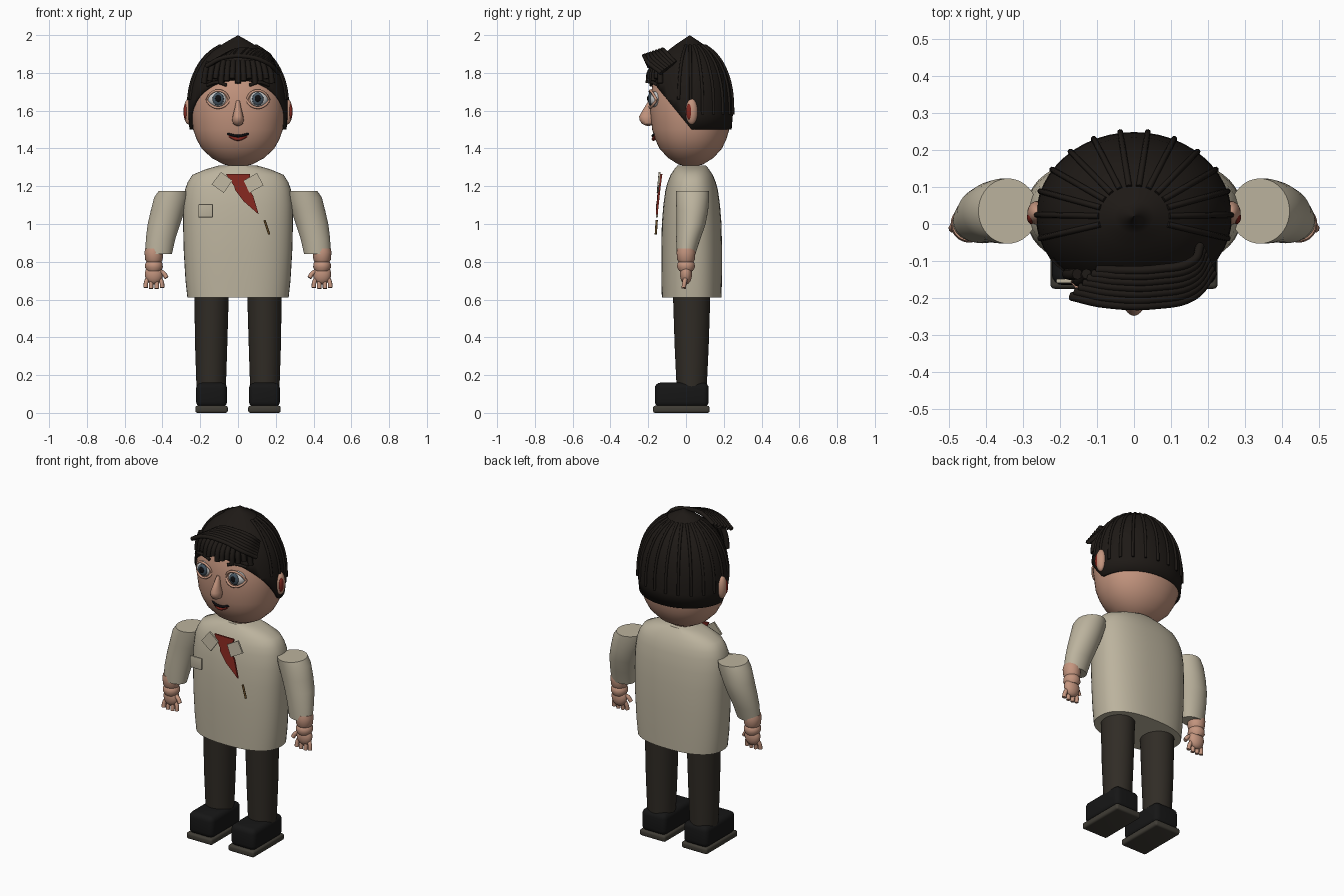
import bpy, bmesh, math
from mathutils import Vector, Matrix

if "Cube" in bpy.data.objects:
    bpy.data.objects.remove(bpy.data.objects["Cube"])


def material(name, *rgb):
    m = bpy.data.materials.new(name)
    m.diffuse_color = (*rgb, 1)
    m.use_nodes = True
    m.node_tree.nodes["Principled BSDF"].inputs["Base Color"].default_value = m.diffuse_color
    return m


CREAM = material("cream", .50, .45, .34)
SKIN = material("skin", .55, .30, .21)
HAIR = material("hair", .013, .010, .008)
CLOTH = material("trouser", .030, .025, .019)
LEATHER = material("leather", .008, .008, .008)
SOLE = material("sole", .05, .045, .035)
RED = material("red", .22, .02, .013)
WHITE = material("eye_white", .6, .6, .58)
IRIS = material("iris", .06, .09, .12)
BLACK = material("black", .004, .004, .005)
BROWN = material("brown", .13, .07, .02)


def finish(name, bm, mat, angle=40):
    bmesh.ops.recalc_face_normals(bm, faces=bm.faces)
    me = bpy.data.meshes.new(name)
    bm.to_mesh(me)
    bm.free()
    ob = bpy.data.objects.new(name, me)
    bpy.context.collection.objects.link(ob)
    me.materials.append(mat)
    bpy.ops.object.select_all(action='DESELECT')
    ob.select_set(True)
    bpy.context.view_layer.objects.active = ob
    bpy.ops.object.shade_smooth_by_angle(angle=math.radians(angle))
    return ob


def loft_bm(sections, n=40, e=2.0, caps=True):
    """Stack of superellipse rings: (cx, cy, z, rx, ry)."""
    bm = bmesh.new()
    rings = []
    for cx, cy, z, rx, ry in sections:
        ring = []
        for i in range(n):
            c, s = math.cos(math.tau * i / n), math.sin(math.tau * i / n)
            ring.append(bm.verts.new((cx + rx * math.copysign(abs(c) ** (2 / e), c),
                                      cy + ry * math.copysign(abs(s) ** (2 / e), s), z)))
        rings.append(ring)
    for a, b in zip(rings, rings[1:]):
        for i in range(n):
            j = (i + 1) % n
            bm.faces.new((a[i], a[j], b[j], b[i]))
    if caps:
        bm.faces.new(rings[0])
        bm.faces.new(rings[-1])
    return bm


def loft(name, sections, mat, **kw):
    return finish(name, loft_bm(sections, **kw), mat)


def ball(name, centre, radii, mat):
    bm = bmesh.new()
    bmesh.ops.create_uvsphere(bm, u_segments=24, v_segments=14, radius=1,
                              matrix=Matrix.Translation(centre) @ Matrix.Diagonal((*radii, 1)))
    return finish(name, bm, mat)


def tubes(name, paths, r, mat):
    cu = bpy.data.curves.new(name, 'CURVE')
    cu.dimensions = '3D'
    cu.bevel_depth, cu.bevel_resolution, cu.resolution_u = r, 2, 6
    cu.use_fill_caps = True
    for pts in paths:
        sp = cu.splines.new('BEZIER')
        sp.bezier_points.add(len(pts) - 1)
        for bp, p in zip(sp.bezier_points, pts):
            bp.co = p
            bp.handle_left_type = bp.handle_right_type = 'AUTO'
    ob = bpy.data.objects.new(name, cu)
    bpy.context.collection.objects.link(ob)
    cu.materials.append(mat)
    return ob


def plate(name, pts, mat, t=.01):
    """Thin slab from an (x, y, z) outline, extruded along y."""
    bm = bmesh.new()
    f = bm.faces.new([bm.verts.new(p) for p in pts])
    ext = bmesh.ops.extrude_face_region(bm, geom=[f])['geom']
    bmesh.ops.translate(bm, vec=(0, t, 0), verts=[v for v in ext if isinstance(v, bmesh.types.BMVert)])
    return finish(name, bm, mat)


def box(name, lo, hi, bevel, mat):
    lo, hi = Vector(lo), Vector(hi)
    bm = bmesh.new()
    bmesh.ops.create_cube(bm, size=1, matrix=Matrix.Translation((lo + hi) / 2)
                          @ Matrix.Diagonal((*(hi - lo), 1)))
    bmesh.ops.bevel(bm, geom=bm.edges[:], offset=bevel, segments=4, profile=.5, affect='EDGES')
    return finish(name, bm, mat)


# Jacket body
loft("jacket", [(0, .03, z, rx, ry) for z, rx, ry in (
    (.61, .268, .158), (.7, .278, .16), (.85, .287, .161), (1.0, .291, .158), (1.1, .290, .15),
    (1.18, .281, .139), (1.22, .267, .128), (1.26, .242, .112), (1.29, .17, .092),
    (1.31, .1, .075))], CREAM, n=48, e=2.4)

# Lapels, tie, pocket and pin
plate("tie", [(-.065, -.135, 1.265), (.065, -.135, 1.265), (.055, -.145, 1.19), (.08, -.15, 1.15),
              (.11, -.16, 1.05), (.03, -.155, 1.12), (-.015, -.15, 1.18), (-.02, -.145, 1.2)], RED)
plate("lapel_left", [(-.09, -.145, 1.275), (-.03, -.148, 1.23), (-.075, -.155, 1.165),
                     (-.14, -.15, 1.21)], CREAM)
plate("lapel_right", [(.03, -.148, 1.23), (.1, -.145, 1.27), (.135, -.15, 1.205),
                      (.06, -.155, 1.165)], CREAM)
box("pocket", (-.21, -.16, 1.035), (-.133, -.148, 1.105), .004, CREAM)
tubes("pin", [[(.14, -.155, 1.02), (.165, -.16, .945)]], .006, BROWN)

for s, side in ((-1, "left"), (1, "right")):
    # Sleeve, wrist and hand
    loft("sleeve_" + side, [(s * x, y, z, rx, ry) for x, y, z, rx, ry in (
        (.34, .035, 1.175, .08, .088), (.352, .035, 1.14, .092, .088), (.372, .033, 1.07, .09, .084),
        (.392, .027, 1.0, .086, .077), (.41, .012, .92, .078, .064), (.42, 0, .84, .07, .05))], CREAM)
    loft("wrist_" + side, [(s * .445, 0, z, r, r) for z, r in (
        (.87, .046), (.85, .05), (.81, .046), (.80, .04), (.79, .046), (.77, .047), (.75, .035))], SKIN)
    ball("palm_" + side, (s * .445, 0, .735), (.048, .032, .055), SKIN)
    tubes("fingers_" + side, [[(s * (.445 + .022 * k), 0, .72), (s * (.445 + .032 * k), -.008, .69),
                               (s * (.445 + .034 * k), -.012, .655 + .006 * abs(k))]
                              for k in (-1.3, -.45, .45, 1.3)], .012, SKIN)
    tubes("thumb_" + side, [[(s * .43, 0, .755), (s * .395, -.01, .74), (s * .378, -.015, .715)]], .012, SKIN)

    # Trouser leg and shoe
    loft("trouser_leg_" + side, [(s * .142, .03, .14, .078, .08), (s * .142, .03, .35, .085, .09),
                                 (s * .14, .03, .66, .092, .1)], CLOTH)
    x0, x1 = sorted((s * .058, s * .222))
    box("shoe_" + side, (x0, -.165, .03), (x1, .12, .16), .03, LEATHER)
    box("sole_" + side, (x0 - .004, -.175, 0), (x1 + .004, .125, .038), .012, SOLE)

    # Ear
    ball("ear_" + side, (s * .262, .03, 1.595), (.026, .032, .068), SKIN)
    ball("ear_inner_" + side, (s * .277, .018, 1.595), (.012, .018, .042), RED)

    # Eye with lids and brow
    ball("eyeball_" + side, (s * .105, -.16, 1.66), (.055, .034, .043), WHITE)
    ball("iris_" + side, (s * .105, -.188, 1.662), (.03, .013, .034), IRIS)
    ball("pupil_" + side, (s * .105, -.198, 1.664), (.016, .008, .018), BLACK)
    for lid, h in (("upper", .046), ("lower", -.044)):
        tubes(f"{lid}_lid_{side}", [[(s * .045, -.178, 1.655), (s * .07, -.19, 1.66 + h * .75),
                                    (s * .105, -.188, 1.66 + h), (s * .14, -.178, 1.66 + h * .75),
                                    (s * .165, -.155, 1.655)]], .007, SKIN)
    tubes("eyebrow_" + side, [[(s * .06, -.185, 1.735), (s * .11, -.18, 1.75), (s * .165, -.15, 1.735)]],
          .009, HAIR)

# Head
HEAD = ((1.306, .12), (1.315, .3), (1.35, .56), (1.4, .77), (1.45, .88), (1.5, .95), (1.6, 1),
        (1.68, .99), (1.76, .92), (1.83, .77), (1.88, .57), (1.91, .3))
loft("head", [(0, .025, z, .25 * k, .215 * k) for z, k in HEAD], SKIN, n=48, e=2.1)

# Nose and mouth
loft("nose", [(0, y, z, rx, ry) for y, z, rx, ry in (
    (-.2, 1.52, .008, .01), (-.203, 1.53, .025, .03), (-.206, 1.55, .031, .04), (-.206, 1.57, .028, .042),
    (-.2, 1.61, .018, .025), (-.185, 1.655, .009, .012))], SKIN, n=20)
tubes("upper_lip", [[(-.062, -.158, 1.482), (-.03, -.174, 1.47), (0, -.176, 1.466),
                     (.03, -.174, 1.47), (.062, -.158, 1.482)]], .007, BLACK)
tubes("lower_lip", [[(-.045, -.16, 1.468), (0, -.172, 1.45), (.045, -.16, 1.468)]], .01, RED)

# Hair cap: pointed dome, sliced along a slanted hairline
DOME = ((1.5, .98), (1.58, 1.01), (1.66, 1), (1.74, .95), (1.80, .87), (1.86, .74), (1.91, .56),
        (1.945, .36), (1.97, .2), (1.998, .01))
bm = loft_bm([(0, .02, z, .262 * k, .226 * k) for z, k in DOME], n=48, caps=False)
bmesh.ops.bisect_plane(bm, geom=bm.verts[:] + bm.edges[:] + bm.faces[:], plane_co=(0, .03, 1.5),
                       plane_no=(0, -.27, -.22), clear_outer=True)
cap = finish("hair_cap", bm, HAIR)
sol = cap.modifiers.new("thickness", 'SOLIDIFY')
sol.thickness, sol.offset = .02, -1

# Ridges running down the cap
ridges = []
for i in range(14):
    a = math.radians(-15 + 210 * i / 13)
    ridges.append([(.262 * k * math.cos(a), .02 + .228 * k * math.sin(a), z)
                   for z, k in DOME[:-2] if z > 1.51 + max(0, -.228 * k * math.sin(a)) * 1.25])
tubes("hair_ridges", ridges, .008, HAIR)

# Swept quiff and short fringe
tubes("quiff", [[(-.17 + .012 * i, -.195 + .012 * i, 1.835 + .006 * i),
                 (-.08 + .01 * i, -.215 + .015 * i, 1.88 + .006 * i),
                 (.06, -.218 + .016 * i, 1.885 + .006 * i),
                 (.16, -.195 + .016 * i, 1.85 + .008 * i),
                 (.215 - .006 * i, -.13 + .012 * i, 1.80 + .009 * i)] for i in range(7)], .012, HAIR)
tubes("fringe", [[(x * .85, -.135, 1.86), (x * .95, -.188 + x * x * 1.6, 1.81),
                  (x, -.2 + x * x * 2, 1.745 + .012 * (i % 3))]
                 for i, x in enumerate(-.18 + .03 * j for j in range(13))], .015, HAIR)
